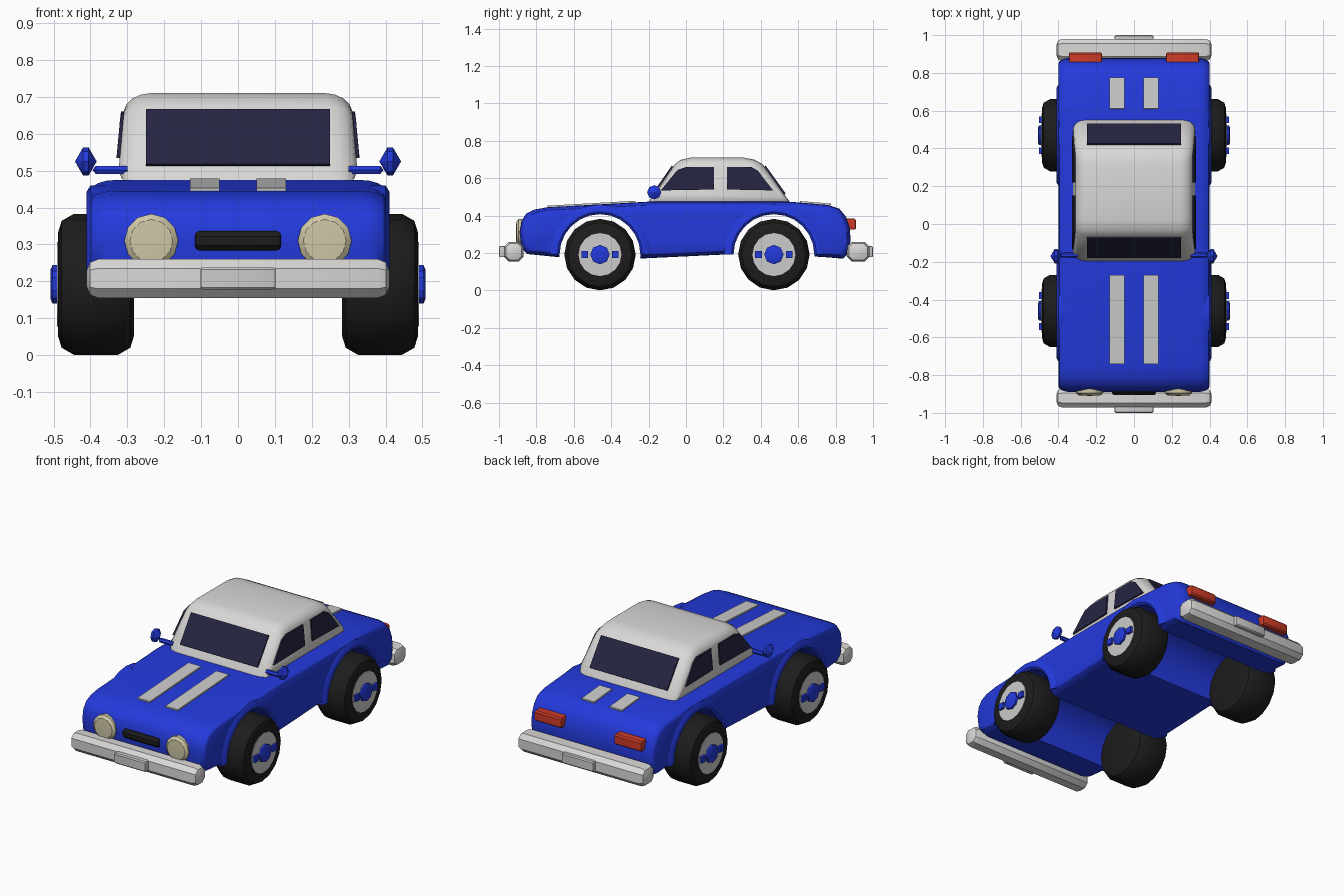
import bpy, bmesh
from math import sin, cos, pi, radians, hypot

cube = bpy.data.objects.get("Cube")
if cube:
    bpy.data.objects.remove(cube, do_unlink=True)


def material(name, r, g, b):
    m = bpy.data.materials.new(name)
    m.use_nodes = True
    m.diffuse_color = (r, g, b, 1)
    m.node_tree.nodes["Principled BSDF"].inputs["Base Color"].default_value = (r, g, b, 1)
    return m


BLUE = material("blue_paint", 0.017, 0.042, 0.72)
WHITE = material("white_paint", 0.7, 0.69, 0.68)
GREY = material("light_grey_trim", 0.6, 0.6, 0.6)
GLASS = material("dark_glass", 0.018, 0.018, 0.055)
BLACK = material("black_rubber", 0.012, 0.012, 0.012)
CREAM = material("cream_lamp", 0.62, 0.57, 0.38)
RED = material("red_lamp", 0.62, 0.045, 0.02)


def finish(name, bm, mat, smooth=32):
    bmesh.ops.remove_doubles(bm, verts=bm.verts, dist=1e-5)
    bmesh.ops.recalc_face_normals(bm, faces=bm.faces)
    mesh = bpy.data.meshes.new(name)
    bm.to_mesh(mesh)
    bm.free()
    mesh.materials.append(mat)
    ob = bpy.data.objects.new(name, mesh)
    bpy.context.collection.objects.link(ob)
    if smooth:
        shade(ob, smooth)
    return ob


def shade(ob, angle):
    bpy.ops.object.select_all(action='DESELECT')
    ob.select_set(True)
    bpy.context.view_layer.objects.active = ob
    bpy.ops.object.shade_smooth_by_angle(angle=radians(angle))


def loft(name, profile, x0, x1, mat, rx=0, rz=0, steps=4, warp=None, smooth=32):
    """Side profile (y, z) spread across x, with rounded ends when rx > 0."""
    ys, zs = [p[0] for p in profile], [p[1] for p in profile]
    cy, hy = (max(ys) + min(ys)) / 2, (max(ys) - min(ys)) / 2
    cz, hz = (max(zs) + min(zs)) / 2, (max(zs) - min(zs)) / 2
    layers = [(x0, 0), (x1, 0)]
    if rx:
        turn = [pi / 2 * i / steps for i in range(steps + 1)]
        end = [(rx * (1 - sin(t)), rz * (1 - cos(t))) for t in turn]
        layers = [(x0 + d, k) for d, k in reversed(end)] + [(x1 - d, k) for d, k in end]
    bm = bmesh.new()
    rings = []
    for x, k in layers:
        ring = []
        for y, z in profile:
            y2, z2 = cy + (y - cy) * (1 - k / hy), cz + (z - cz) * (1 - k / hz)
            ring.append(bm.verts.new((warp(x, z2) if warp else x, y2, z2)))
        rings.append(ring)
    n = len(profile)
    for a, b in zip(rings, rings[1:]):
        for i in range(n):
            bm.faces.new((a[i], a[(i + 1) % n], b[(i + 1) % n], b[i]))
    bm.faces.new(rings[0])
    bm.faces.new(rings[-1])
    return finish(name, bm, mat, smooth)


def revolve(name, profile, center, mat, axis="x", steps=16, arc=None, sign=1, smooth=32):
    """Profile of (radius, distance along axis), turned fully or through an arc."""
    a0, a1 = arc or (0, 2 * pi)
    bm = bmesh.new()
    rings = []
    for i in range(steps + 1):
        a = a0 + (a1 - a0) * i / steps
        ring = []
        for r, d in profile:
            u, w = center[0] + r * cos(a), center[1] + r * sin(a)
            ring.append(bm.verts.new((sign * d, u, w) if axis == "x" else (u, sign * d, w)))
        rings.append(ring)
    n = len(profile)
    for a, b in zip(rings, rings[1:]):
        for i in range(n if arc else n - 1):
            j = (i + 1) % n
            bm.faces.new((a[i], a[j], b[j], b[i]))
    if arc:
        bm.faces.new(rings[0])
        bm.faces.new(rings[-1])
    bmesh.ops.dissolve_degenerate(bm, dist=1e-5, edges=bm.edges)
    return finish(name, bm, mat, smooth)


def slab(name, p, q, x0, x1, mat, t=0.009):
    """Thin plate lying on the line p-q of the side profile, thickened to its left."""
    dy, dz = q[0] - p[0], q[1] - p[1]
    ny, nz = -dz / hypot(dy, dz) * t, dy / hypot(dy, dz) * t
    return loft(name, [p, q, (q[0] + ny, q[1] + nz), (p[0] + ny, p[1] + nz)],
                x0, x1, mat, smooth=0)


def block(name, y0, y1, z0, z1, x0, x1, mat, c=0.0, rx=0):
    """Box with chamfered long edges."""
    pts = [(y0 + c, z0), (y1 - c, z0), (y1, z0 + c), (y1, z1 - c),
           (y1 - c, z1), (y0 + c, z1), (y0, z1 - c), (y0, z0 + c)]
    if not c:
        pts = [(y0, z0), (y1, z0), (y1, z1), (y0, z1)]
    return loft(name, pts, x0, x1, mat, rx, rx, 2)


# Body shell with wheel tunnels cut through
AXLES = {"front": -0.46, "rear": 0.47}
HUB_Z = 0.192
body = loft("body", [
    (-0.89, 0.31), (-0.88, 0.37), (-0.855, 0.41), (-0.81, 0.433), (-0.74, 0.445),
    (-0.2, 0.475), (0.55, 0.475), (0.76, 0.457), (0.82, 0.437), (0.855, 0.395),
    (0.875, 0.34), (0.88, 0.27), (0.87, 0.2), (0.84, 0.17), (0.72, 0.18),
    (0.22, 0.193), (-0.22, 0.172), (-0.7, 0.18), (-0.85, 0.195), (-0.88, 0.23),
], -0.4, 0.4, BLUE, 0.07, 0.03)
for end, y in AXLES.items():
    cutter = revolve("arch_cutter", [(0, -0.6), (0.218, -0.6), (0.218, 0.6), (0, 0.6)],
                     (y, HUB_Z), BLUE, steps=20)
    mod = body.modifiers.new("arch", "BOOLEAN")
    mod.operation, mod.solver, mod.object = 'DIFFERENCE', 'EXACT', cutter
    bpy.context.view_layer.objects.active = body
    bpy.ops.object.modifier_apply(modifier=mod.name)
    bpy.data.objects.remove(cutter, do_unlink=True)
shade(body, 32)


# Cabin, narrowing toward the roof
def lean(x, z):
    return x * (1 - 0.4 * max(0, z - 0.57))


loft("cabin", [
    (-0.2, 0.45), (-0.195, 0.48), (-0.06, 0.675), (-0.03, 0.698), (0.02, 0.71),
    (0.31, 0.71), (0.365, 0.7), (0.41, 0.675), (0.55, 0.48), (0.555, 0.45),
], -0.322, 0.322, WHITE, 0.07, 0.05, warp=lean)

# Front and rear screens
slab("windscreen", (-0.172, 0.513), (-0.069, 0.662), -0.25, 0.25, GLASS)
slab("rear_window", (0.419, 0.662), (0.526, 0.513), -0.25, 0.25, GLASS)

# Bonnet and boot stripes
for side, s in (("left", 1), ("right", -1)):
    x0, x1 = sorted((s * 0.05, s * 0.13))
    slab(side + "_bonnet_stripe", (-0.74, 0.4445), (-0.27, 0.4705), x0, x1, GREY)
    slab(side + "_boot_stripe", (0.61, 0.469), (0.775, 0.4555), x0, x1, GREY)

    # Side windows
    x0, x1 = sorted((s * 0.32, s * 0.329))
    loft(side + "_front_window", [(-0.135, 0.535), (0.15, 0.54), (0.15, 0.66), (0.0, 0.66),
         (-0.045, 0.645)], x0, x1, GLASS, warp=lean)
    loft(side + "_rear_window", [(0.22, 0.54), (0.465, 0.535), (0.385, 0.64), (0.35, 0.66),
         (0.22, 0.66)], x0, x1, GLASS, warp=lean)

    # Door mirrors
    revolve(side + "_mirror_arm", [(0, 0.3), (0.013, 0.3), (0.013, 0.385), (0, 0.395)],
            (-0.165, 0.502), BLUE, steps=6, sign=s)
    revolve(side + "_mirror_head", [(0, 0.383), (0.038, 0.405), (0.038, 0.42), (0, 0.442)],
            (-0.17, 0.525), BLUE, steps=8, sign=s, smooth=0)

    # Lamps
    revolve(side + "_headlight", [(0, 0.83), (0.073, 0.83), (0.073, 0.895), (0.058, 0.907),
            (0, 0.91)], (s * 0.235, 0.31), CREAM, axis="y", steps=12, sign=-1)
    x0, x1 = sorted((s * 0.17, s * 0.345))
    block(side + "_tail_light", 0.84, 0.908, 0.325, 0.385, x0, x1, RED, 0.008, 0.008)

    # Wheels and arch lips
    for end, y in AXLES.items():
        tag, c = end + "_" + side, (y, HUB_Z)
        revolve(tag + "_arch_lip", [(0.216, 0.36), (0.216, 0.4), (0.228, 0.411), (0.25, 0.411),
                (0.268, 0.4), (0.268, 0.36)], c, BLUE, arc=(0, pi), steps=12, sign=s)
        revolve(tag + "_tyre", [(0, 0.282), (0.14, 0.282), (0.172, 0.292), (0.191, 0.325),
                (0.191, 0.445), (0.172, 0.478), (0.14, 0.488), (0, 0.484)], c, BLACK, sign=s)
        revolve(tag + "_rim", [(0, 0.47), (0.115, 0.47), (0.115, 0.49), (0, 0.492)],
                c, GREY, sign=s)
        revolve(tag + "_hub_cap", [(0, 0.48), (0.052, 0.48), (0.052, 0.503), (0.04, 0.508),
                (0, 0.508)], c, BLUE, steps=8, sign=s)
        x0, x1 = sorted((s * 0.48, s * 0.504))
        for k in (-1, 1):
            block(tag + "_wing_nut", y + k * 0.082 - 0.018, y + k * 0.082 + 0.018,
                  HUB_Z - 0.018, HUB_Z + 0.018, x0, x1, BLUE)

# Grille
block("grille", -0.905, -0.85, 0.284, 0.336, -0.117, 0.117, BLACK, 0.014, 0.012)

# Bumpers and blank plates
block("front_bumper", -0.972, -0.87, 0.155, 0.26, -0.41, 0.41, WHITE, 0.025, 0.03)
block("rear_bumper", 0.862, 0.98, 0.155, 0.26, -0.41, 0.41, WHITE, 0.025, 0.03)
block("front_plate", -1.0, -0.96, 0.178, 0.238, -0.102, 0.102, GREY, 0.006, 0.006)
block("rear_plate", 0.96, 1.0, 0.178, 0.238, -0.102, 0.102, GREY, 0.006, 0.006)
